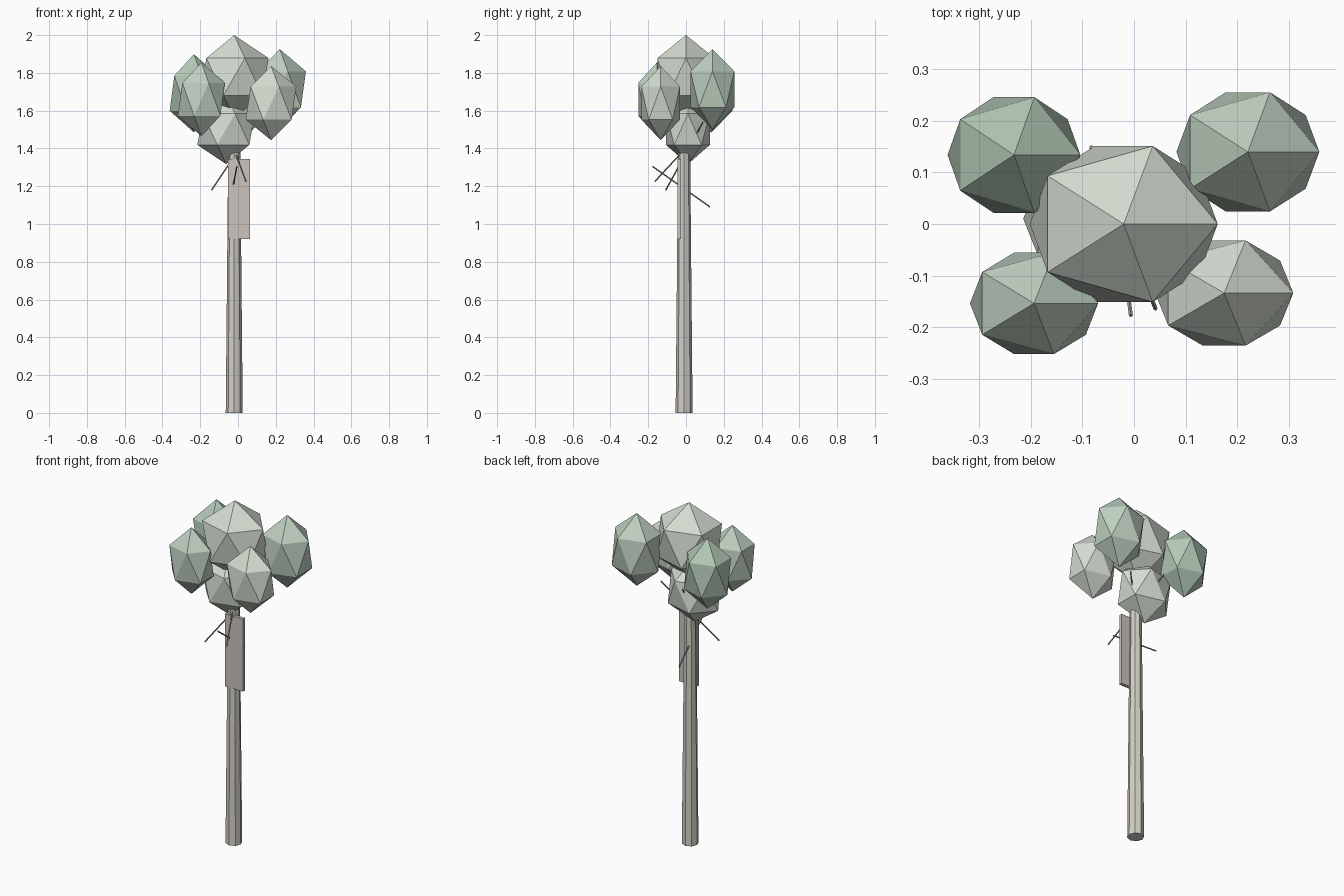
import bpy
from mathutils import Vector

if "Cube" in bpy.data.objects:
    bpy.data.objects.remove(bpy.data.objects["Cube"])


def material(name, rgb):
    m = bpy.data.materials.new(name)
    m.diffuse_color = (*rgb, 1)
    m.use_nodes = True
    m.node_tree.nodes["Principled BSDF"].inputs["Base Color"].default_value = m.diffuse_color
    return m


def finish(name, mat):
    ob = bpy.context.object
    ob.name = name
    ob.data.materials.append(mat)
    return ob


bark = material("bark", (0.66, 0.63, 0.57))
board = material("board", (0.60, 0.56, 0.52))
twig_mat = material("twig", (0.35, 0.34, 0.32))
pale = material("leaf_pale", (0.66, 0.72, 0.64))
mid = material("leaf_mid", (0.52, 0.63, 0.53))
deep = material("leaf_deep", (0.45, 0.58, 0.47))

# Tapered trunk
bpy.ops.mesh.primitive_cone_add(vertices=8, radius1=0.045, radius2=0.032,
                                depth=1.385, location=(-0.02, -0.01, 0.6925))
finish("trunk", bark)

# Thin board on the front of the trunk
bpy.ops.mesh.primitive_cube_add(size=1, location=(0.005, -0.036, 1.132))
bpy.context.object.scale = (0.117, 0.02, 0.425)
finish("front_board", board)

# Twigs passing right through the trunk
twigs = [
    ((-0.006, -0.178, 1.305), (-0.045, 0.127, 1.09)),
    ((0.042, -0.165, 1.225), (-0.083, 0.15, 1.565)),
    ((-0.14, -0.107, 1.18), (0.10, 0.09, 1.54)),
]
for i, (a, b) in enumerate(twigs):
    a, b = Vector(a), Vector(b)
    d = b - a
    bpy.ops.mesh.primitive_cylinder_add(vertices=5, radius=0.004, depth=d.length,
                                        location=(a + b) / 2,
                                        rotation=d.to_track_quat('Z', 'Y').to_euler())
    finish(f"twig_{i + 1}", twig_mat)

# Foliage clumps: stretched icosahedrons (name, centre, radii, material)
clumps = [
    ("crown_top", (-0.02, 0.0, 1.78), (0.204, 0.178, 0.22), pale),
    ("crown_base", (-0.063, 0.01, 1.502), (0.17, 0.137, 0.185), pale),
    ("clump_front_left", (-0.194, -0.154, 1.66), (0.139, 0.116, 0.195), mid),
    ("clump_front_right", (0.175, -0.134, 1.64), (0.15, 0.12, 0.196), pale),
    ("clump_back_left", (-0.233, 0.134, 1.692), (0.144, 0.132, 0.207), deep),
    ("clump_back_right", (0.221, 0.14, 1.713), (0.155, 0.136, 0.213), mid),
]
for name, loc, radii, mat in clumps:
    bpy.ops.mesh.primitive_ico_sphere_add(subdivisions=1, radius=1, location=loc)
    bpy.context.object.scale = radii
    finish(name, mat)
